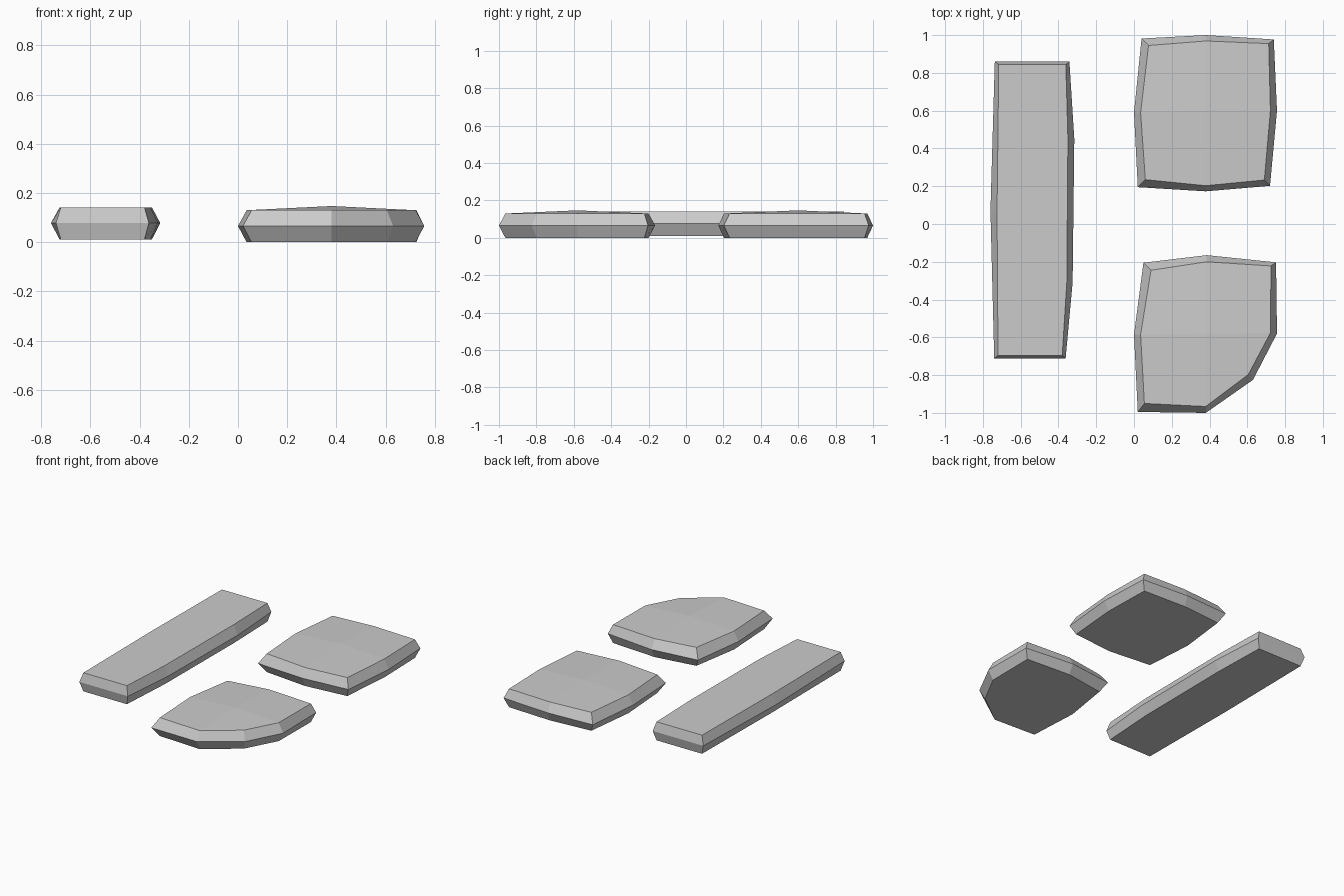
import bpy, bmesh

if "Cube" in bpy.data.objects:
    bpy.data.objects.remove(bpy.data.objects["Cube"])


def stone(name, mid, inner, heights, crown=None):
    """Flat slab with bevelled sides: inset base, wide middle, inset top."""
    bm = bmesh.new()
    z0, z1, z2 = heights
    rings = [[bm.verts.new((x, y, z)) for x, y in pts]
             for pts, z in ((inner, z0), (mid, z1), (inner, z2))]
    n = len(mid)
    bm.faces.new(rings[0][::-1])
    for lo, hi in zip(rings, rings[1:]):
        for i in range(n):
            j = (i + 1) % n
            bm.faces.new((lo[i], lo[j], hi[j], hi[i]))
    top = rings[2]
    if crown:
        # slightly domed top made of four quads
        c = bm.verts.new(crown)
        for i in range(1, n, 2):
            bm.faces.new((top[i], top[(i + 1) % n], top[(i + 2) % n], c))
    else:
        bm.faces.new(top)
    bmesh.ops.recalc_face_normals(bm, faces=bm.faces)
    mesh = bpy.data.meshes.new(name)
    bm.to_mesh(mesh)
    bm.free()
    obj = bpy.data.objects.new(name, mesh)
    bpy.context.collection.objects.link(obj)
    return obj


# Square paving stone
stone("square_stone",
      [(.02, .195), (.38, .173), (.72, .202), (.757, .6),
       (.74, .977), (.38, 1.0), (.04, .982), (0, .59)],
      [(.06, .235), (.38, .203), (.69, .233), (.722, .6),
       (.713, .955), (.38, .969), (.077, .945), (.035, .59)],
      (0, .066, .13), (.38, .6, .147))

# Paving stone with a broken corner
stone("chipped_stone",
      [(.02, -.995), (.38, -1.0), (.63, -.825), (.757, -.58),
       (.752, -.203), (.385, -.165), (.05, -.205), (0, -.585)],
      [(.055, -.95), (.38, -.966), (.605, -.797), (.722, -.577),
       (.725, -.222), (.385, -.2), (.09, -.245), (.035, -.585)],
      (0, .066, .13), (.38, -.58, .147))

# Long paving stone
stone("long_stone",
      [(-.74, -.712), (-.362, -.712), (-.325, -.31), (-.316, .45),
       (-.342, .86), (-.737, .86), (-.76, .07)],
      [(-.72, -.696), (-.38, -.696), (-.356, -.31), (-.35, .45),
       (-.361, .844), (-.716, .844), (-.725, .07)],
      (.011, .078, .142))
